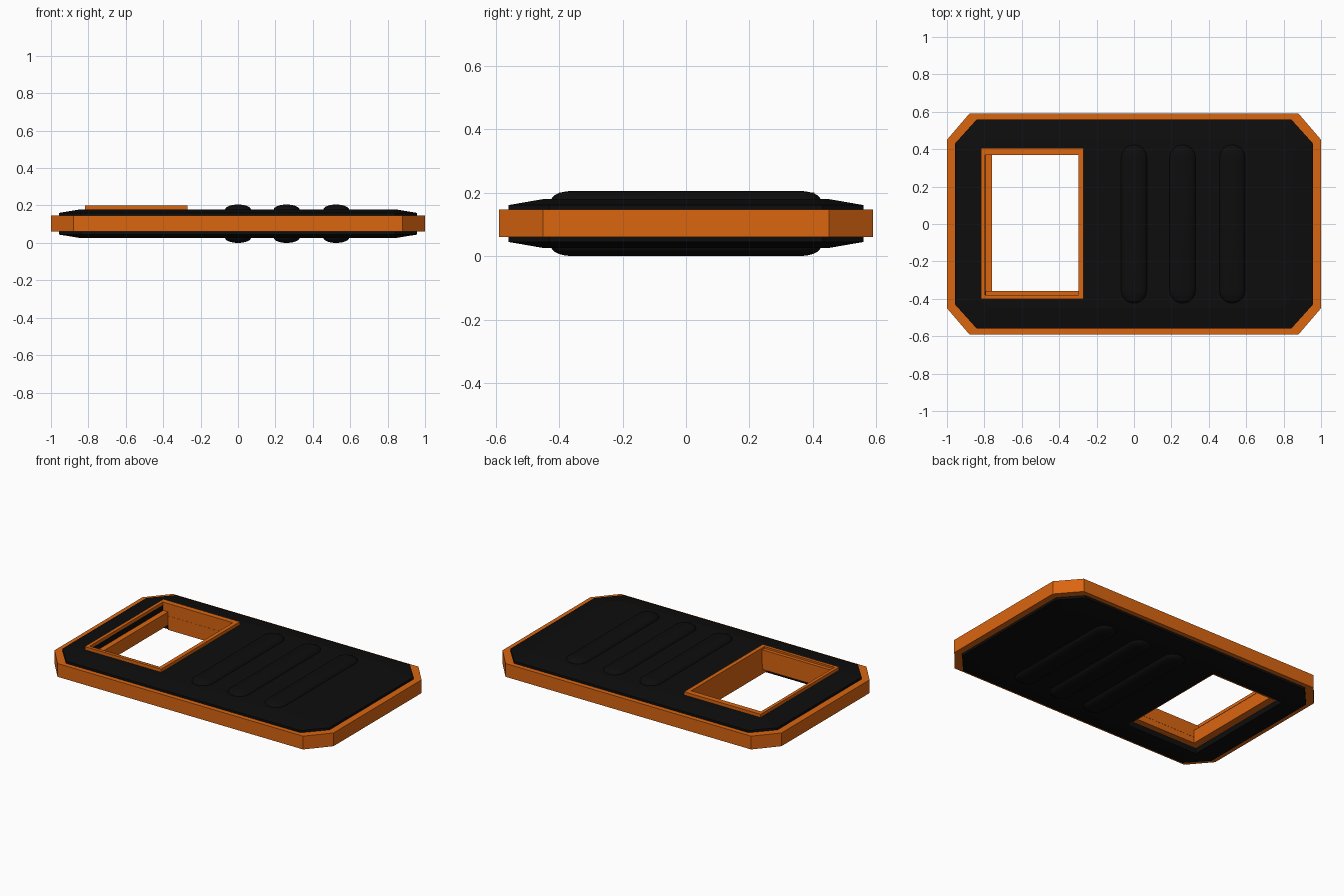
import bpy, bmesh, math

if "Cube" in bpy.data.objects:
    bpy.data.objects.remove(bpy.data.objects["Cube"])

def mat(name, rgb):
    m = bpy.data.materials.new(name)
    m.diffuse_color = (*rgb, 1)
    m.use_nodes = True
    m.node_tree.nodes["Principled BSDF"].inputs["Base Color"].default_value = m.diffuse_color
    return m

ORANGE = mat("orange", (0.70, 0.13, 0.005))
BLACK = mat("black", (0.004, 0.004, 0.004))
MID = 0.1025  # mid height of the symmetric plate

def loft(name, rings, material):
    """Closed solid through a stack of equal-length rings."""
    bm = bmesh.new()
    vs = [[bm.verts.new(p) for p in ring] for ring in rings]
    n = len(vs[0])
    for a, b in zip(vs, vs[1:]):
        for i in range(n):
            j = (i + 1) % n
            bm.faces.new((a[i], a[j], b[j], b[i]))
    bm.faces.new(vs[0])
    bm.faces.new(vs[-1])
    bmesh.ops.recalc_face_normals(bm, faces=bm.faces)
    me = bpy.data.meshes.new(name)
    bm.to_mesh(me)
    bm.free()
    ob = bpy.data.objects.new(name, me)
    bpy.context.collection.objects.link(ob)
    me.materials.append(material)
    return ob

def octagon(x, y, cx, cy, z):
    """Rectangle with clipped corners; cx, cy are where the clips start."""
    q = [(x, -cy), (x, cy), (cx, y), (-cx, y), (-x, cy), (-x, -cy), (-cx, -y), (cx, -y)]
    return [(a, b, z) for a, b in q]

def box(name, x0, x1, y0, y1, z0, z1, material):
    q = [(x0, y0), (x1, y0), (x1, y1), (x0, y1)]
    return loft(name, [[(a, b, z) for a, b in q] for z in (z0, z1)], material)

def cut(ob, x0, x1, y0, y1):
    c = box("window_cutter", x0, x1, y0, y1, -0.5, 0.5, ob.data.materials[0])
    c.hide_render = True
    m = ob.modifiers.new("window", 'BOOLEAN')
    m.operation, m.solver, m.object = 'DIFFERENCE', 'EXACT', c
    bpy.context.view_layer.objects.active = ob
    bpy.ops.object.modifier_apply(modifier=m.name)
    bpy.data.objects.remove(c)

# orange core plate
plate = loft("core_plate", [octagon(1, 0.59, 0.88, 0.45, z) for z in (0.06, 0.146)], ORANGE)
cut(plate, -0.76, -0.295, -0.358, 0.37)

def ridge_ring(cx, inset, z, r=0.07, half=0.425, n=8):
    """Capsule outline running along y."""
    pts = []
    for s in (1, -1):
        for i in range(n + 1):
            a = math.pi * i / n
            pts.append((cx + s * (r - inset) * math.cos(a),
                        s * (half - r + (r - inset) * math.sin(a)), z))
    return pts

# black pads and grip ridges on both faces
for side, s in (("top", 1), ("bottom", -1)):
    pad = loft(side + "_pad", [
        octagon(0.957, 0.56, 0.84, 0.43, MID + s * 0.04),
        octagon(0.957, 0.56, 0.84, 0.43, MID + s * 0.058),
        octagon(0.84, 0.45, 0.78, 0.40, MID + s * 0.077)], BLACK)
    if s > 0:
        cut(pad, -0.795, -0.285, -0.39, 0.385)
    else:
        cut(pad, -0.81, -0.285, -0.40, 0.385)
    for k, cx in enumerate((0.0, 0.26, 0.525)):
        rings = [ridge_ring(cx, 0, MID + s * 0.065)]
        for t in range(0, 81, 16):
            a = math.radians(t)
            rings.append(ridge_ring(cx, 0.07 * (1 - math.cos(a)),
                                    MID + s * (0.074 + 0.0287 * math.sin(a))))
        ridge = loft(f"{side}_ridge_{k + 1}", rings, BLACK)
        bpy.ops.object.select_all(action='DESELECT')
        ridge.select_set(True)
        bpy.context.view_layer.objects.active = ridge
        bpy.ops.object.shade_smooth_by_angle(angle=math.radians(35))

# window frame: two deep walls, two shallow rims and one inner step
box("frame_right_wall", -0.296, -0.27, -0.40, 0.405, 0.03, 0.20, ORANGE)
box("frame_back_wall", -0.818, -0.27, 0.37, 0.405, 0.10, 0.20, ORANGE)
box("frame_back_lower_wall", -0.76, -0.27, 0.369, 0.39, 0.03, 0.12, ORANGE)
box("frame_left_rim", -0.818, -0.797, -0.40, 0.405, 0.17, 0.20, ORANGE)
box("frame_front_rim", -0.818, -0.27, -0.40, -0.38, 0.10, 0.20, ORANGE)
box("frame_front_step", -0.795, -0.27, -0.39, -0.357, 0.10, 0.188, ORANGE)
